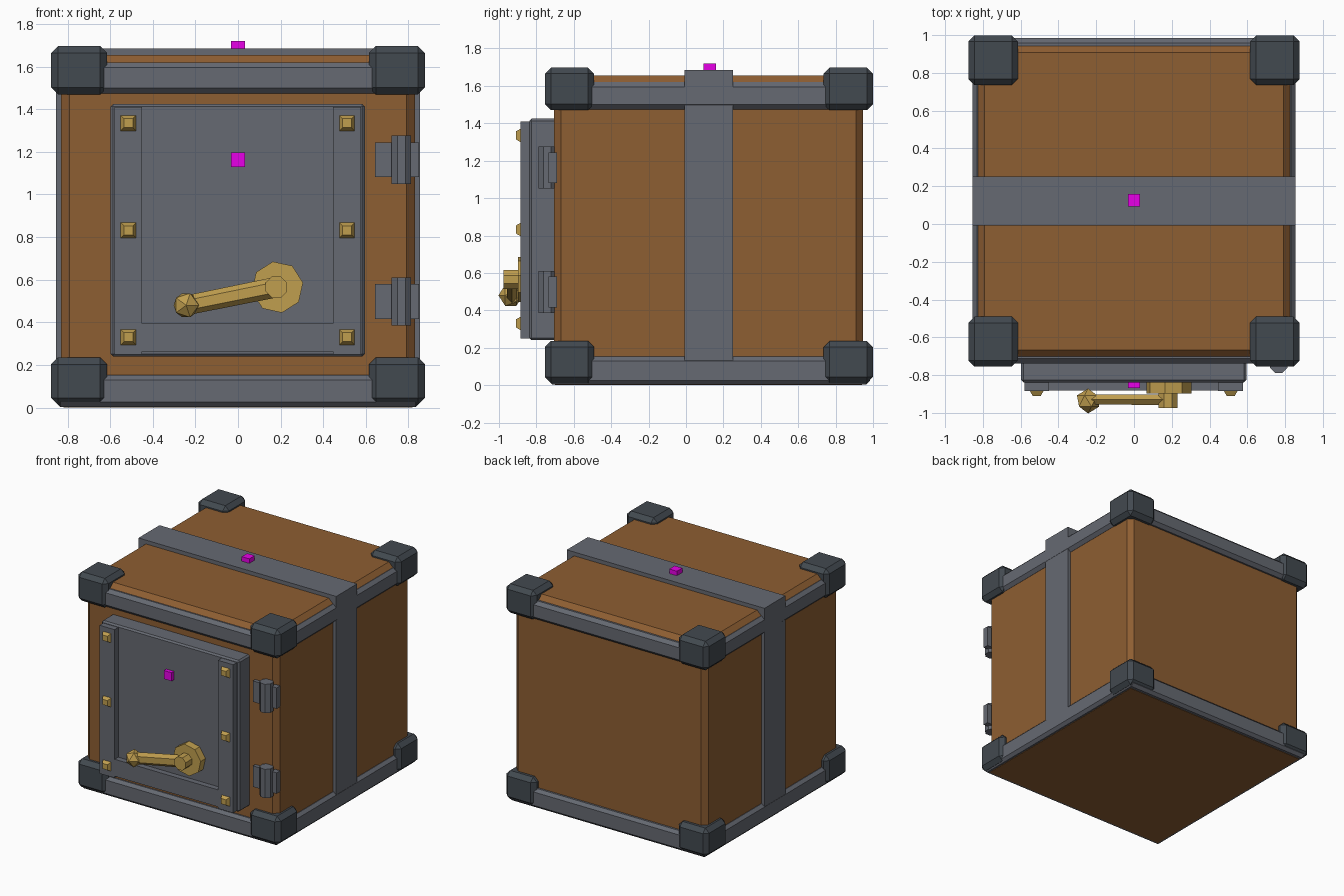
import bpy, bmesh, math
from mathutils import Matrix, Vector

cube = bpy.data.objects.get("Cube")
if cube:
    bpy.data.objects.remove(cube, do_unlink=True)


def material(name, rgb):
    m = bpy.data.materials.new(name)
    m.use_nodes = True
    m.diffuse_color = (*rgb, 1)
    m.node_tree.nodes["Principled BSDF"].inputs["Base Color"].default_value = (*rgb, 1)
    return m


BROWN = material("brown panel", (0.27, 0.112, 0.032))
STEEL = material("grey steel", (0.132, 0.142, 0.168))
DARK = material("dark iron", (0.055, 0.067, 0.08))
GOLD = material("brass", (0.53, 0.345, 0.078))
PINK = material("magenta", (0.8, 0.0, 0.8))


def finish(name, bm, mat):
    bmesh.ops.recalc_face_normals(bm, faces=bm.faces)
    mesh = bpy.data.meshes.new(name)
    bm.to_mesh(mesh)
    bm.free()
    mesh.materials.append(mat)
    ob = bpy.data.objects.new(name, mesh)
    bpy.context.collection.objects.link(ob)
    return ob


def box(name, mat, x, y, z, chamfer=0.0):
    """Box from (min, max) ranges with flat chamfered edges."""
    bm = bmesh.new()
    bmesh.ops.create_cube(bm, size=1)
    for v in bm.verts:
        v.co = [r[0] + (c + 0.5) * (r[1] - r[0]) for r, c in zip((x, y, z), v.co)]
    if chamfer:
        bmesh.ops.bevel(bm, geom=bm.edges[:], offset=chamfer, segments=1,
                        profile=0.5, affect='EDGES')
    return finish(name, bm, mat)


def rod(name, mat, a, b, r1, r2, sides, turn=0.0, flat=1.0):
    """Tapered prism from a to b, optionally flattened in depth."""
    a, b = Vector(a), Vector(b)
    bm = bmesh.new()
    bmesh.ops.create_cone(bm, cap_ends=True, segments=sides, radius1=r1,
                          radius2=r2, depth=(b - a).length)
    rot = (b - a).to_track_quat('Z', 'Y').to_matrix().to_4x4()
    bm.transform(rot @ Matrix.Rotation(turn, 4, 'Z'))
    bm.transform(Matrix.Diagonal((1, flat, 1, 1)))
    bm.transform(Matrix.Translation((a + b) / 2))
    return finish(name, bm, mat)


MID = 0.122          # depth centre of the cabinet
RIM_Y = (MID - 0.86, MID + 0.862)
STRAP_Y = (MID - 0.13, MID + 0.13)

# Cabinet body and the two steel rims
box("body", BROWN, (-0.83, 0.83), (-0.705, 0.946), (0.0, 1.655), 0.038)
box("body_floor", BROWN, (-0.82, 0.82), (-0.7, 0.94), (0.0, 0.05))
box("base_rim", STEEL, (-0.856, 0.856), RIM_Y, (0.003, 0.152), 0.022)
box("top_rim", STEEL, (-0.856, 0.856), RIM_Y, (1.475, 1.62), 0.025)

# Straps over the top and down both sides
box("top_strap", STEEL, (-0.856, 0.856), STRAP_Y, (1.595, 1.685))
for side, s in (("left", 1), ("right", -1)):
    box(side + "_strap", STEEL, sorted((s * 0.8, s * 0.855)), STRAP_Y, (0.13, 1.5))

# Corner guards
for level, z in (("bottom", (0.012, 0.235)), ("top", (1.47, 1.697))):
    for side, s in (("left", 1), ("right", -1)):
        for end, t in (("front", -1), ("back", 1)):
            y = sorted((MID + t * 0.613, MID + t * 0.877))
            box(f"{level}_{end}_{side}_corner", DARK,
                sorted((s * 0.615, s * 0.877)), y, z, 0.032)

# Door slab with raised side and bottom borders
box("door_slab", STEEL, (-0.598, 0.595), (-0.838, -0.69), (0.24, 1.425), 0.012)
for side, x in (("right", (-0.58, -0.45)), ("left", (0.445, 0.577))):
    box(f"door_{side}_border", STEEL, x, (-0.884, -0.82), (0.25, 1.41))
box("door_bottom_border", STEEL, (-0.45, 0.445), (-0.882, -0.82), (0.262, 0.395))

# Brass studs
for side, x in (("right", -0.515), ("left", 0.512)):
    for i, z in enumerate((0.33, 0.832, 1.335)):
        rod(f"stud_{side}_{i}", GOLD, (x, -0.875, z), (x, -0.91, z),
            0.058, 0.03, 4, math.pi / 4)

# Handle
rod("handle_plate", GOLD, (0.185, -0.83, 0.565), (0.185, -0.898, 0.565),
    0.122, 0.122, 8, math.radians(10))
rod("handle_hub", GOLD, (0.18, -0.89, 0.565), (0.18, -0.975, 0.565), 0.054, 0.054, 8, math.pi / 8)
rod("handle_arm", GOLD, (0.18, -0.93, 0.565), (-0.23, -0.93, 0.482), 0.048, 0.046, 6, 0, 0.66)
bm = bmesh.new()
bmesh.ops.create_icosphere(bm, subdivisions=1, radius=0.066)
bm.transform(Matrix.Translation((-0.243, -0.937, 0.48)) @ Matrix.Rotation(math.pi / 2, 4, 'X'))
finish("handle_knob", bm, GOLD)

# Hinges on the left edge of the front
for level, z in (("lower", 0.498), ("upper", 1.163)):
    box(level + "_hinge_plate", STEEL, (0.643, 0.85), (-0.735, -0.69), (z - 0.082, z + 0.082))
    rod(level + "_hinge_pin", STEEL, (0.767, -0.742, z - 0.113), (0.767, -0.742, z + 0.113),
        0.05, 0.05, 8, math.pi / 8)

# Small marker blocks
box("top_marker", PINK, (-0.033, 0.033), (0.093, 0.16), (1.66, 1.72))
box("door_marker", PINK, (-0.033, 0.033), (-0.868, -0.82), (1.13, 1.196))
